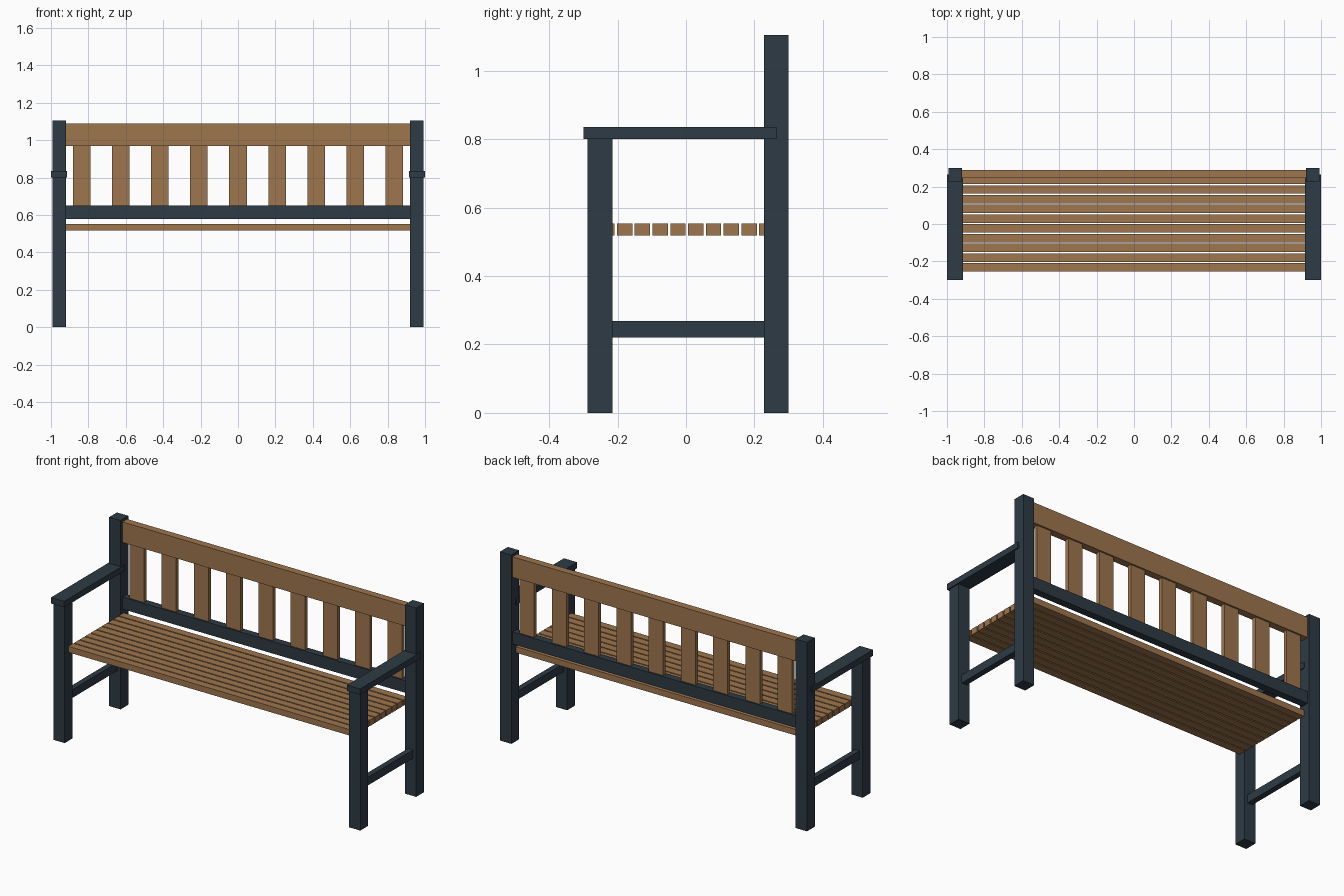
import bpy

if "Cube" in bpy.data.objects:
    bpy.data.objects.remove(bpy.data.objects["Cube"])


def material(name, rgb):
    m = bpy.data.materials.new(name)
    m.diffuse_color = (*rgb, 1)
    m.use_nodes = True
    m.node_tree.nodes["Principled BSDF"].inputs["Base Color"].default_value = m.diffuse_color
    return m


slate = material("slate paint", (0.027, 0.043, 0.058))
wood = material("warm wood", (0.34, 0.18, 0.076))


def box(name, mat, x, y, z):
    """Box spanning the given (min, max) ranges."""
    bpy.ops.mesh.primitive_cube_add(size=1, location=[(a + b) / 2 for a, b in (x, y, z)])
    ob = bpy.context.object
    ob.name = name
    ob.scale = [b - a for a, b in (x, y, z)]
    bpy.ops.object.transform_apply(location=False, rotation=False, scale=True)
    ob.data.materials.append(mat)
    return ob


# End frames, one per side
for side, s in (("left", -1), ("right", 1)):
    def span(a, b):
        return tuple(sorted((s * a, s * b)))

    box(f"{side}_front_leg", slate, span(0.92, 0.993), (-0.288, -0.215), (0, 0.80))
    box(f"{side}_back_post", slate, span(0.92, 0.993), (0.228, 0.30), (0, 1.105))
    box(f"{side}_armrest", slate, span(0.915, 1.0), (-0.30, 0.264), (0.80, 0.835))
    box(f"{side}_stretcher", slate, span(0.94, 0.973), (-0.215, 0.228), (0.221, 0.269))

# Seat slats
for i in range(10):
    y = -0.254 + i * 0.052
    box(f"seat_slat_{i + 1}", wood, (-0.92, 0.92), (y, y + 0.045), (0.518, 0.553))

# Backrest rails and upright slats
box("back_top_rail", wood, (-0.92, 0.92), (0.246, 0.289), (0.97, 1.09))
box("back_lower_rail", slate, (-0.92, 0.92), (0.246, 0.289), (0.58, 0.65))
for i in range(9):
    x = (i - 4) * 0.2088
    box(f"back_slat_{i + 1}", wood, (x - 0.047, x + 0.047), (0.256, 0.279), (0.65, 0.97))
